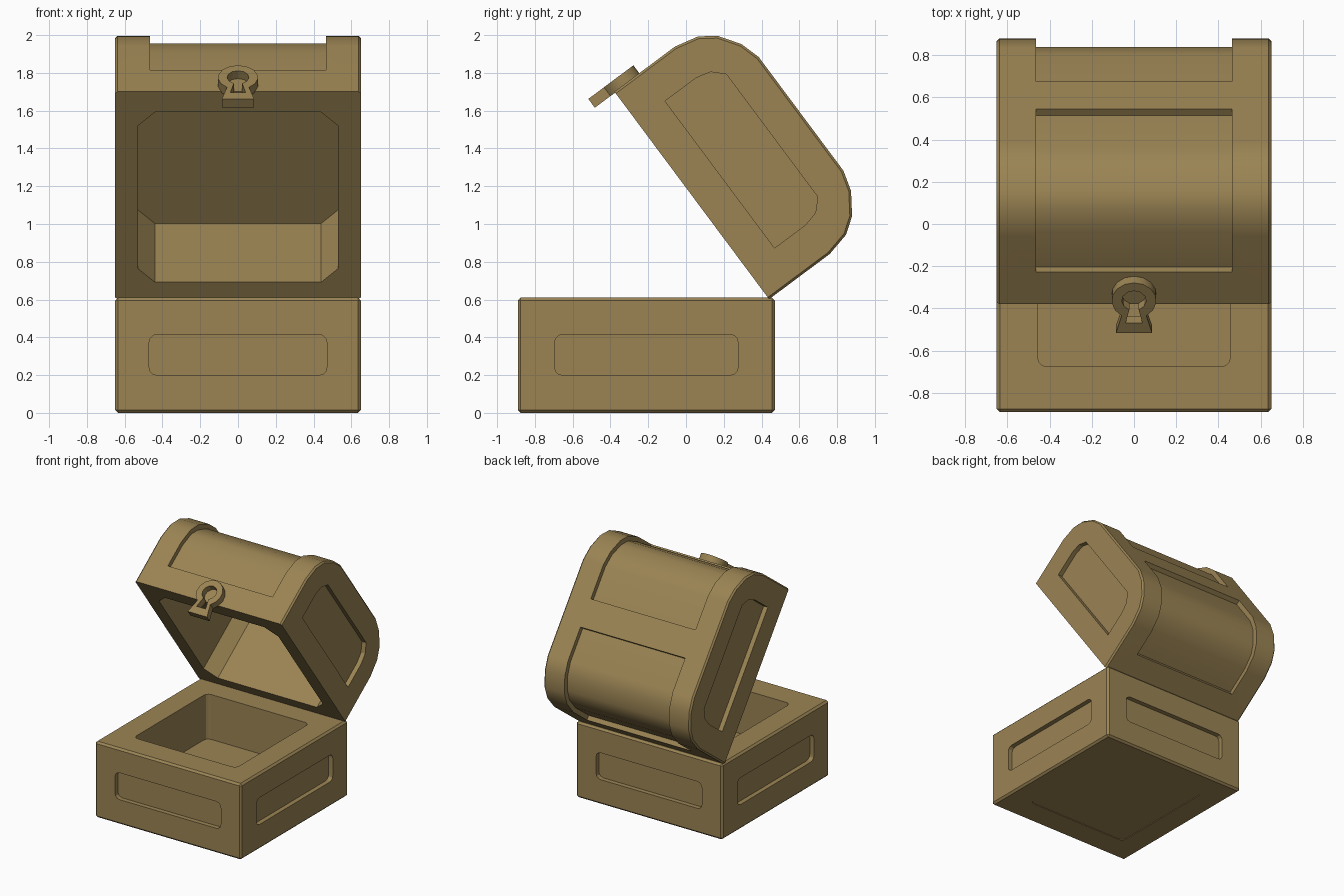
import bpy, bmesh, math
from mathutils import Vector

if "Cube" in bpy.data.objects:
    bpy.data.objects.remove(bpy.data.objects["Cube"])

mat = bpy.data.materials.new("olive_brown")
mat.diffuse_color = (0.328, 0.231, 0.088, 1)
mat.use_nodes = True
mat.node_tree.nodes["Principled BSDF"].inputs["Base Color"].default_value = mat.diffuse_color


def prism(name, pts, axis, lo, hi):
    """Extrude a 2D outline along an axis: x uses (y,z), y uses (x,z), z uses (x,y)."""
    def place(a, b, t):
        return {"x": (t, a, b), "y": (a, t, b), "z": (a, b, t)}[axis]
    bm = bmesh.new()
    rings = [[bm.verts.new(place(a, b, t)) for a, b in pts] for t in (lo, hi)]
    n = len(pts)
    bm.faces.new(rings[0])
    bm.faces.new(rings[1])
    for i in range(n):
        j = (i + 1) % n
        bm.faces.new((rings[0][i], rings[0][j], rings[1][j], rings[1][i]))
    bmesh.ops.recalc_face_normals(bm, faces=bm.faces)
    me = bpy.data.meshes.new(name)
    bm.to_mesh(me)
    bm.free()
    ob = bpy.data.objects.new(name, me)
    bpy.context.collection.objects.link(ob)
    me.materials.append(mat)
    return ob


def chamfer(ob, width, rule):
    bm = bmesh.new()
    bm.from_mesh(ob.data)
    bmesh.ops.bevel(bm, geom=[e for e in bm.edges if rule(e)], offset=width,
                    segments=1, affect='EDGES', clamp_overlap=True)
    bm.to_mesh(ob.data)
    bm.free()


def rect(x0, x1, y0, y1, r, steps=3):
    """Rectangle outline with rounded corners (steps=1 gives chamfers)."""
    pts = []
    for k, (cx, cy) in enumerate([(x1 - r, y1 - r), (x0 + r, y1 - r),
                                  (x0 + r, y0 + r), (x1 - r, y0 + r)]):
        for i in range(steps + 1):
            a = math.pi / 2 * (k + i / steps)
            pts.append((cx + r * math.cos(a), cy + r * math.sin(a)))
    return pts


def activate(ob):
    bpy.ops.object.select_all(action='DESELECT')
    ob.select_set(True)
    bpy.context.view_layer.objects.active = ob


def carve(ob, cutters):
    activate(ob)
    for c in cutters:
        m = ob.modifiers.new("cut", 'BOOLEAN')
        m.operation, m.solver, m.object = 'DIFFERENCE', 'EXACT', c
        bpy.ops.object.modifier_apply(modifier=m.name)
        bpy.data.objects.remove(c)


def smooth(ob):
    activate(ob)
    bpy.ops.object.shade_smooth_by_angle(angle=math.radians(28))
    w = ob.modifiers.new("weighted", 'WEIGHTED_NORMAL')
    w.keep_sharp = True


D = 0.037   # depth of the sunken panels

# chest base: chamfered box with cavity and sunken panels
X, Y0, Y1, H = 0.65, -0.89, 0.47, 0.61
base = prism("chest_base", [(-X, Y0), (X, Y0), (X, Y1), (-X, Y1)], "z", 0, H)
chamfer(base, 0.015, lambda e: True)
front = rect(-0.47, 0.47, 0.20, 0.415, 0.04)
side = rect(Y0 + 0.195, Y1 - 0.195, 0.20, 0.415, 0.04)
floor = rect(-0.455, 0.455, Y0 + 0.215, Y1 - 0.215, 0.04)
carve(base, [
    prism("cut", floor, "z", 0.25, 1),
    prism("cut", floor, "z", -0.5, 0.005),
    prism("cut", front, "y", Y0 - 0.5, Y0 + D),
    prism("cut", front, "y", Y1 - D, Y1 + 0.5),
    prism("cut", side, "x", X - D, X + 0.5),
    prism("cut", side, "x", -X - 0.5, -X + D),
])
smooth(base)

# lid, built closed: hinge at the origin, front towards -y, then swung open
L = 1.37
half = [(0, 0), (0, 0.4), (0.03, 0.53), (0.09, 0.615), (0.2, 0.69), (0.31, 0.722)]


def mirror(pts):
    return [(L - u, v) for u, v in reversed(pts)]


def local(pts):
    return [(-u, v) for u, v in pts]


lid = prism("chest_lid", local(half + mirror(half)), "x", -X, X)
chamfer(lid, 0.012, lambda e: abs(e.verts[0].co.x - e.verts[1].co.x) < 1e-5
        and max(v.co.z for v in e.verts) > 0.01)

# panels wrapping over the back and front shoulders of the lid
wrap = [(D, 0.19), (D, 0.4), (0.065, 0.515), (0.117, 0.585), (0.213, 0.655),
        (0.315, 0.685), (0.575, 0.685), (0.575, 1), (-0.3, 1), (-0.3, 0.19)]
# arched end panels
arch = [(0.2, 0.185), (0.2, 0.39), (0.22, 0.47), (0.28, 0.53)]
arch = local(arch + mirror(arch))
# hollow with cut corners, outline in x and y
c, u0, u1, w = 0.09, 0.112, 1.235, 0.53
hollow = [(w, -u0 - c), (w, -u1 + c), (w - c, -u1), (c - w, -u1),
          (-w, -u1 + c), (-w, -u0 - c), (c - w, -u0), (w - c, -u0)]
carve(lid, [
    prism("cut", hollow, "z", -0.5, 0.52),
    prism("cut", local(wrap), "x", -0.465, 0.465),
    prism("cut", local(mirror(wrap)), "x", -0.465, 0.465),
    prism("cut", arch, "x", X - D, X + 0.5),
    prism("cut", arch, "x", -X - 0.5, -X + D),
])
smooth(lid)


# keyhole latch: ring with a flared tail, and a keyhole of the same shape
def keyhole(r, cz, neck, foot, bottom, steps):
    a0 = math.asin(neck / r)
    pts = []
    for i in range(steps + 1):
        a = -math.pi / 2 + a0 + (2 * math.pi - 2 * a0) * i / steps
        pts.append((r * math.cos(a), cz + r * math.sin(a)))
    return pts + [(-foot, bottom), (foot, bottom)]


latch = prism("keyhole_latch", keyhole(0.106, 0.058, 0.058, 0.086, -0.134, 12),
              "y", -L - 0.052, -L + 0.006)
carve(latch, [prism("cut", keyhole(0.058, 0.058, 0.022, 0.04, -0.075, 10),
                    "y", -L - 0.3, -L + 0.3)])
smooth(latch)

# swing the lid and latch open about the hinge
for ob in (lid, latch):
    ob.location = Vector((0, 0.44, 0.602))
    ob.rotation_euler.x = math.radians(-53.3)
